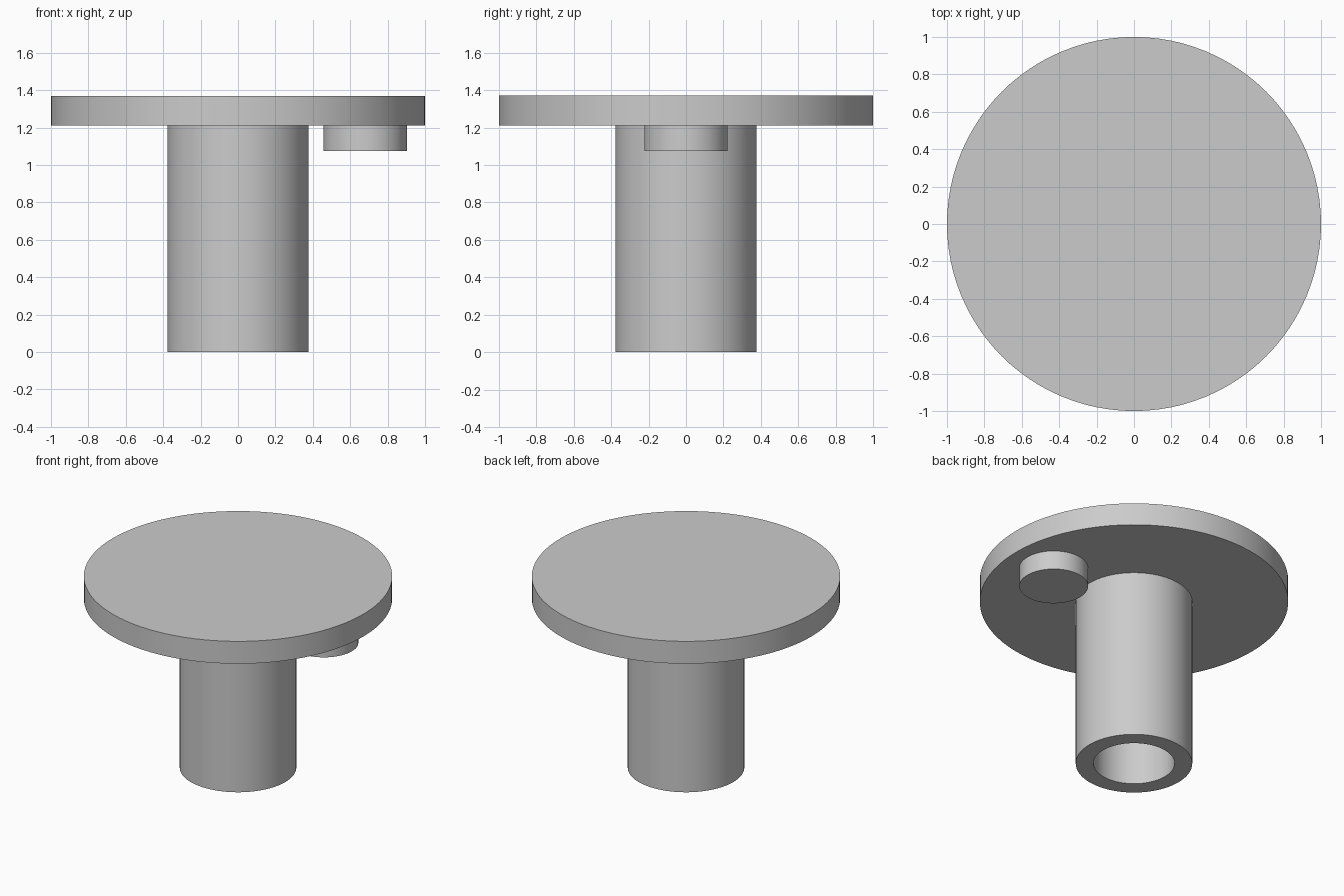
import bpy
import bmesh
import math

SEGMENTS = 96
DISC_BOTTOM, DISC_TOP = 1.21, 1.37

cube = bpy.data.objects.get("Cube")
if cube:
    bpy.data.objects.remove(cube, do_unlink=True)

grey = bpy.data.materials.new("plain_grey")
grey.use_nodes = True
colour = (0.6, 0.6, 0.6, 1)
grey.diffuse_color = colour
grey.node_tree.nodes["Principled BSDF"].inputs["Base Color"].default_value = colour


def turned_part(name, profile, x=0.0, cap_start=False, cap_end=False):
    """Revolve a (radius, height) profile about z, optionally capping its ends."""
    bm = bmesh.new()
    angles = [2 * math.pi * i / SEGMENTS for i in range(SEGMENTS)]
    rings = [[bm.verts.new((r * math.cos(a), r * math.sin(a), z)) for a in angles]
             for r, z in profile]
    for low, high in zip(rings, rings[1:]):
        for i in range(SEGMENTS):
            j = (i + 1) % SEGMENTS
            bm.faces.new((low[i], low[j], high[j], high[i]))
    if cap_start:
        bm.faces.new(rings[0][::-1])
    if cap_end:
        bm.faces.new(rings[-1])
    mesh = bpy.data.meshes.new(name)
    bm.to_mesh(mesh)
    bm.free()
    mesh.materials.append(grey)
    obj = bpy.data.objects.new(name, mesh)
    obj.location.x = x
    bpy.context.collection.objects.link(obj)
    bpy.ops.object.select_all(action="DESELECT")
    obj.select_set(True)
    bpy.context.view_layer.objects.active = obj
    bpy.ops.object.shade_smooth_by_angle(angle=math.radians(30))
    return obj


# Wide solid disc
turned_part("top_disc", [(1, DISC_BOTTOM), (1, DISC_TOP)],
            cap_start=True, cap_end=True)

# Hollow shaft: bore wall, bottom rim, outer wall
turned_part("hollow_shaft", [(0.263, DISC_BOTTOM), (0.263, 0),
                             (0.378, 0), (0.378, DISC_BOTTOM)])

# Short off-centre pin under the disc
turned_part("offset_pin", [(0.223, 1.075), (0.223, DISC_BOTTOM)],
            x=0.68, cap_start=True)
